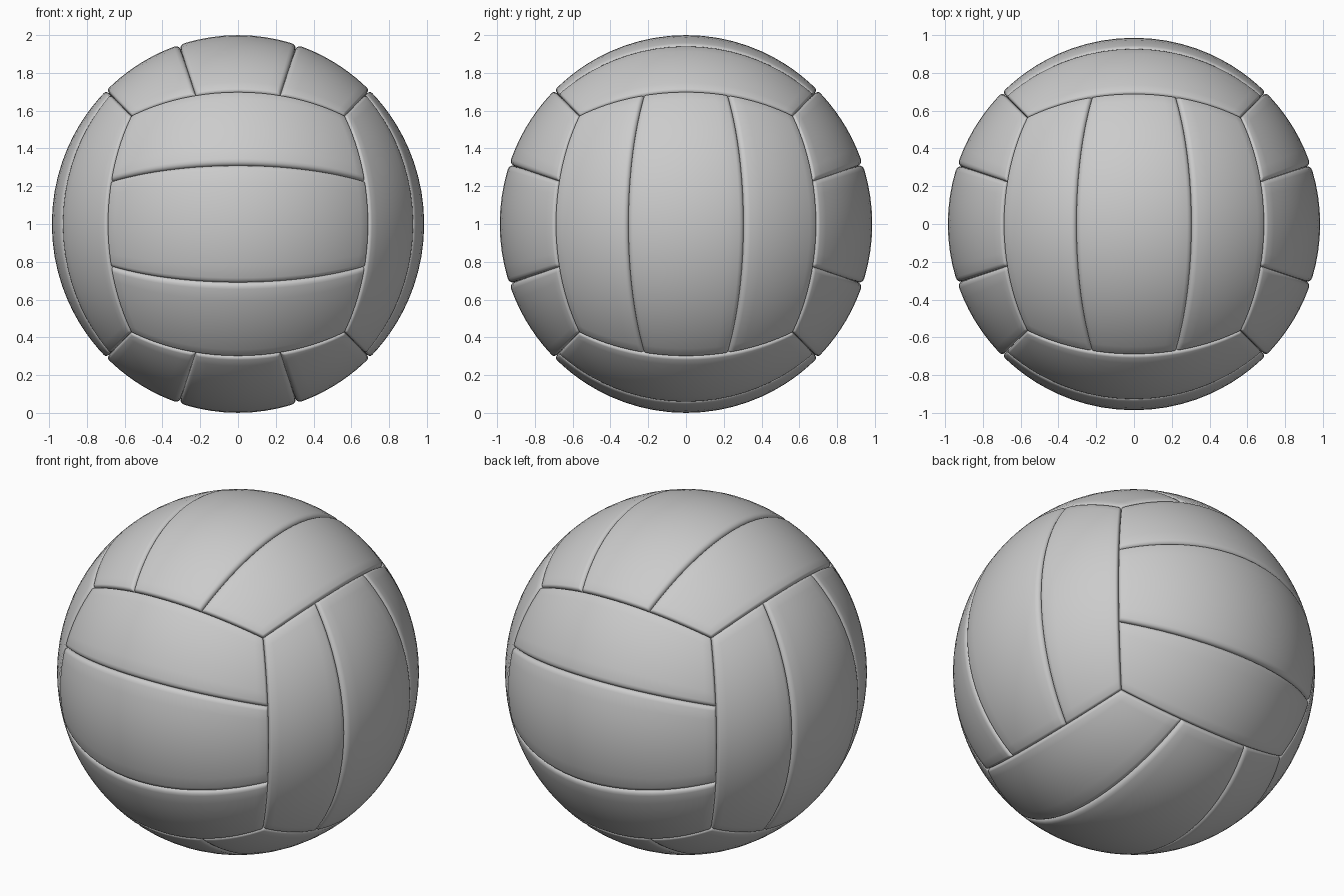
import bpy, bmesh, math
from mathutils import Vector

if "Cube" in bpy.data.objects:
    bpy.data.objects.remove(bpy.data.objects["Cube"])

SIZE = Vector((0.986, 0.986, 1.0))   # half extents of the ball
ROUND, DEPTH = 0.035, 0.026          # width and depth of the rounded panel edge


def stations(lo, hi, n):
    """Sample positions across a panel, with tight loops near both edges."""
    edge = [ROUND * f for f in (0, 0.04, 0.14, 0.3, 0.55, 1.0)]
    a, b = lo + ROUND, hi - ROUND
    middle = [a + (b - a) * i / n for i in range(1, n)]
    return [lo + e for e in edge] + middle + [hi - e for e in reversed(edge)]


def drop(d):
    """How far the surface sinks at distance d from the panel edge."""
    k = max(0.0, 1 - d / ROUND)
    return 1 - math.sqrt(max(0.0, 1 - k * k))


def panel(name, normal, along, lo, hi):
    """One strip of a cube face, projected on the ball with rounded edges."""
    across = normal.cross(along)
    us, vs = stations(-1, 1, 22), stations(lo, hi, 8)
    bm = bmesh.new()
    rows = []
    for u in us:
        row = []
        for v in vs:
            du, dv = 1 - abs(u), min(v - lo, hi - v)
            p = (normal + along * u + across * v).normalized()
            r = 1 - DEPTH * min(1.0, math.hypot(drop(du), drop(dv)))
            row.append(bm.verts.new(p * r * SIZE + Vector((0, 0, 1))))
        rows.append(row)
    for r0, r1 in zip(rows, rows[1:]):
        for j in range(len(vs) - 1):
            bm.faces.new((r0[j], r1[j], r1[j + 1], r0[j + 1]))
    for f in bm.faces:
        f.smooth = True
    me = bpy.data.meshes.new(name)
    bm.to_mesh(me)
    bm.free()
    bpy.context.collection.objects.link(bpy.data.objects.new(name, me))


X, Y, Z = Vector((1, 0, 0)), Vector((0, 1, 0)), Vector((0, 0, 1))

# six sides of three strips; strip direction alternates between neighbours
sides = [("front", -Y, X), ("back", Y, X), ("right", X, Z),
         ("left", -X, Z), ("top", Z, Y), ("bottom", -Z, Y)]
for side, normal, along in sides:
    for i in range(3):
        lo = -1 + i * 2 / 3
        panel(f"{side}_panel_{i + 1}", normal, along, lo, lo + 2 / 3)
